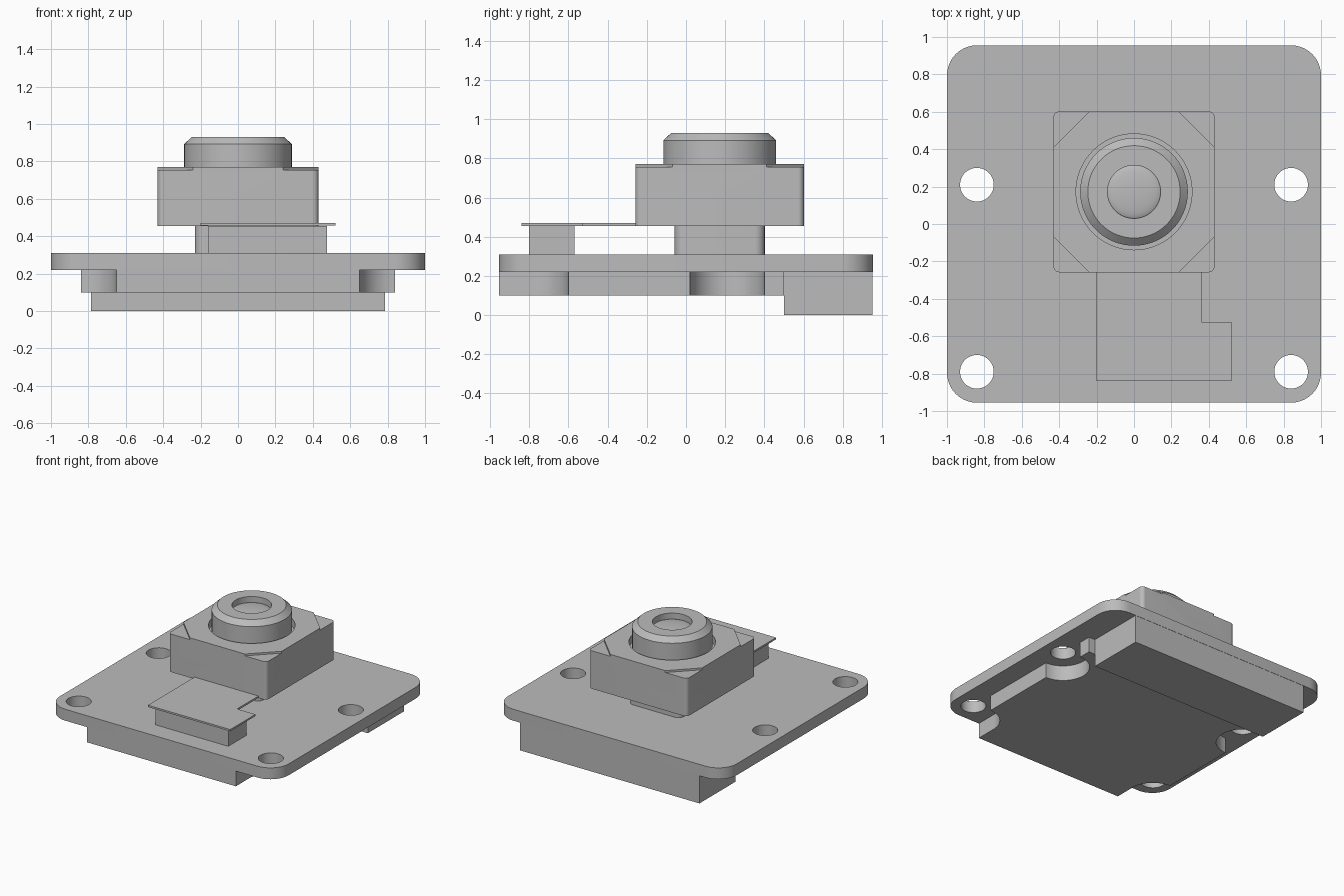
import bpy
from math import sin, cos, pi, radians

cube = bpy.data.objects.get("Cube")
if cube:
    bpy.data.objects.remove(cube)

grey = bpy.data.materials.new("plain_grey")
grey.use_nodes = True
grey.diffuse_color = (0.5, 0.5, 0.5, 1)
grey.node_tree.nodes["Principled BSDF"].inputs["Base Color"].default_value = (0.5, 0.5, 0.5, 1)


def arc(cx, cy, r, start, end, n=12):
    """Points along an arc, angles in degrees."""
    angles = [radians(start + (end - start) * i / n) for i in range(n + 1)]
    return [(cx + r * cos(a), cy + r * sin(a)) for a in angles]


def circle(cx, cy, r, n=48):
    return arc(cx, cy, r, 0, 360, n)[:-1]


def rounded(x0, x1, y0, y1, r, n=10):
    """Rounded rectangle, counter-clockwise."""
    return (arc(x1 - r, y1 - r, r, 0, 90, n) + arc(x0 + r, y1 - r, r, 90, 180, n)
            + arc(x0 + r, y0 + r, r, 180, 270, n) + arc(x1 - r, y0 + r, r, 270, 360, n))


def rect(x0, x1, y0, y1):
    return [(x0, y0), (x1, y0), (x1, y1), (x0, y1)]


def select(obj):
    bpy.ops.object.select_all(action="DESELECT")
    obj.select_set(True)
    bpy.context.view_layer.objects.active = obj


def smooth(obj):
    select(obj)
    bpy.ops.object.shade_smooth_by_angle(angle=radians(25))


def prism(name, loops, z0, z1):
    """Extrude an outline, with any further loops as holes."""
    curve = bpy.data.curves.new(name, "CURVE")
    curve.dimensions = "2D"
    curve.fill_mode = "BOTH"
    curve.extrude = (z1 - z0) / 2
    for loop in loops:
        spline = curve.splines.new("POLY")
        spline.points.add(len(loop) - 1)
        for point, (x, y) in zip(spline.points, loop):
            point.co = (x, y, 0, 1)
        spline.use_cyclic_u = True
    obj = bpy.data.objects.new(name, curve)
    obj.location.z = (z0 + z1) / 2
    bpy.context.collection.objects.link(obj)
    select(obj)
    bpy.ops.object.convert(target="MESH")
    obj = bpy.context.object
    bpy.ops.object.mode_set(mode="EDIT")
    bpy.ops.mesh.select_all(action="SELECT")
    bpy.ops.mesh.remove_doubles(threshold=0.0005)
    bpy.ops.mesh.normals_make_consistent(inside=False)
    bpy.ops.object.mode_set(mode="OBJECT")
    obj.data.materials.clear()
    obj.data.materials.append(grey)
    smooth(obj)
    return obj


def carve(obj, cutter):
    mod = obj.modifiers.new("cut", "BOOLEAN")
    mod.operation = "DIFFERENCE"
    mod.solver = "EXACT"
    mod.object = cutter
    select(obj)
    bpy.ops.object.modifier_apply(modifier=mod.name)
    bpy.data.objects.remove(cutter)


def lathe(name, profile, cy, n=64):
    """Spin (radius, height) points around a vertical axis."""
    verts, faces, rings = [], [], []
    for r, z in profile:
        count = n if r > 0 else 1
        rings.append([len(verts) + i for i in range(count)])
        verts += [(r * cos(2 * pi * i / n), cy + r * sin(2 * pi * i / n), z) for i in range(count)]
    for a, b in zip(rings, rings[1:]):
        for i in range(n):
            j = (i + 1) % n
            quad = [a[i % len(a)], a[j % len(a)], b[j % len(b)], b[i % len(b)]]
            faces.append(list(dict.fromkeys(quad)))
    mesh = bpy.data.meshes.new(name)
    mesh.from_pydata(verts, [], faces)
    mesh.materials.append(grey)
    obj = bpy.data.objects.new(name, mesh)
    bpy.context.collection.objects.link(obj)
    smooth(obj)


# Circuit board with four mounting holes
HX, HY_BACK, HY_FRONT = 0.84, 0.21, -0.79
holes = [circle(s * HX, y, 0.09) for s in (-1, 1) for y in (HY_BACK, HY_FRONT)]
prism("circuit_board", [rounded(-1, 1, -0.955, 0.955, 0.16)] + holes, 0.22, 0.31)

# Underside plate, relieved around the mounting holes
NOTCH = 0.19
half = ([(HX - NOTCH, -0.955)] + arc(HX, HY_FRONT, NOTCH, 180, 90)
        + arc(HX, HY_BACK, NOTCH, 270, 90, 24) + [(HX, 0.5)])
prism("underside_plate", [half + [(-x, y) for x, y in reversed(half)]], 0.10, 0.22)

# Cable connector under the back edge
prism("cable_connector", [rect(-0.785, 0.785, 0.5, 0.953)], 0, 0.22)

# Small socket and the flat flex tail over it
prism("flex_socket", [rect(-0.16, 0.475, -0.80, -0.57)], 0.31, 0.455)
prism("flex_tail", [[(-0.2, -0.84), (0.52, -0.84), (0.52, -0.525), (0.36, -0.525),
                     (0.36, -0.25), (-0.2, -0.25)]], 0.456, 0.47)

# Sensor pedestal and lens housing
CY = 0.172
prism("sensor_pedestal", [rounded(-0.23, 0.23, CY - 0.23, CY + 0.23, 0.05)], 0.31, 0.456)
housing = prism("lens_housing", [rounded(-0.43, 0.43, CY - 0.43, CY + 0.43, 0.03)], 0.455, 0.77)
carve(housing, prism("groove_cutter", [circle(0, CY, 0.31, 64)], 0.71, 0.9))
for sx in (-1, 1):
    for sy in (-1, 1):
        corner = [(sx * x, CY + sy * y) for x, y in ((0.14, 0.53), (0.53, 0.14), (0.53, 0.53))]
        carve(housing, prism("corner_cutter", [corner], 0.755, 0.9))
smooth(housing)

# Lens barrel with chamfered rim and recessed glass
lathe("lens_barrel", [(0, 0.70), (0.288, 0.70), (0.288, 0.892), (0.247, 0.93),
                      (0.142, 0.93), (0.142, 0.88), (0, 0.88)], CY)
dome = [(0.142 * cos(a), 0.88 + 0.02 * sin(a)) for a in (pi / 2 * i / 8 for i in range(8))]
lathe("lens_glass", dome + [(0, 0.90)], CY)
